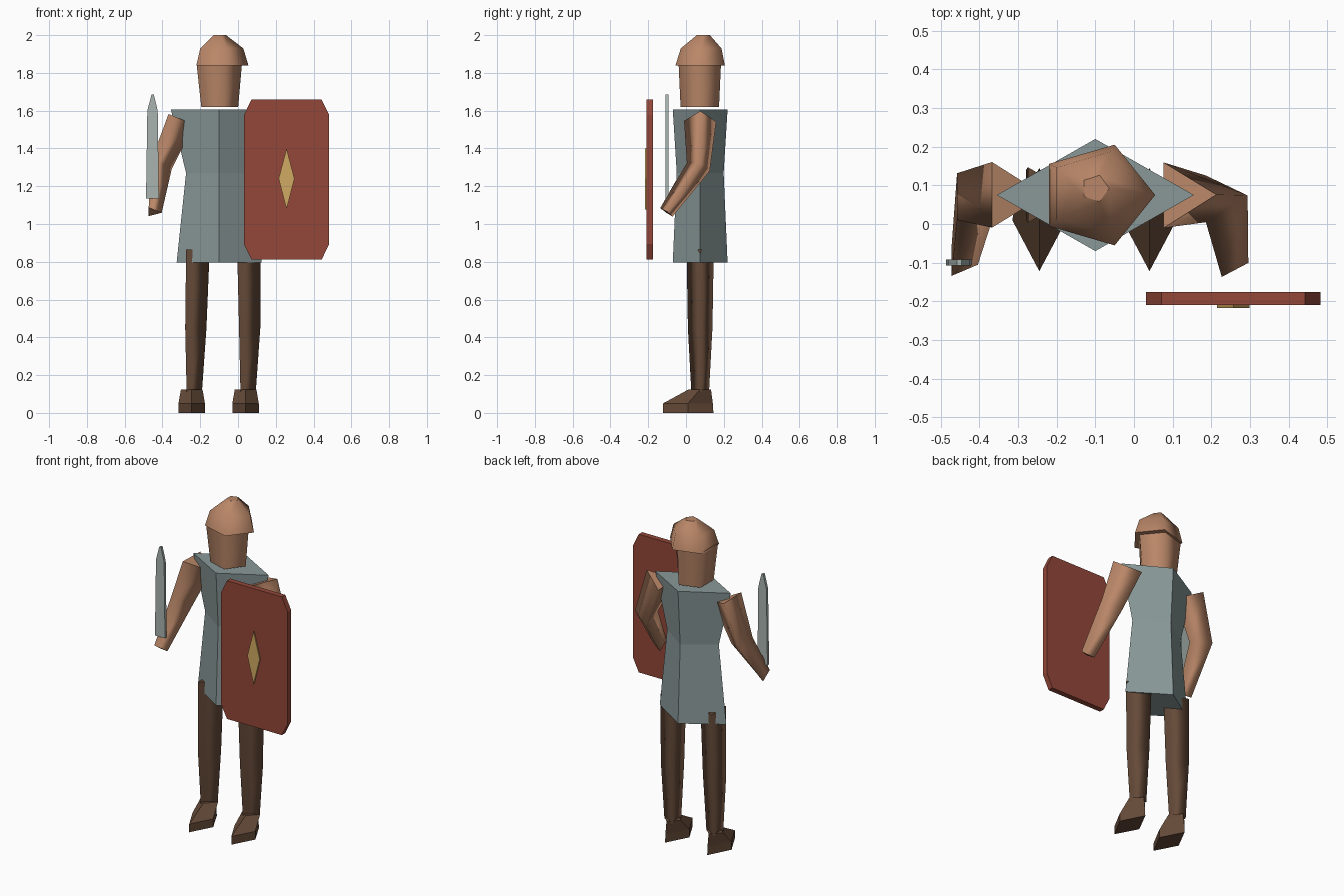
import bpy
import bmesh
from math import cos, sin, pi
from mathutils import Vector

default = bpy.data.objects.get("Cube")
if default:
    bpy.data.objects.remove(default, do_unlink=True)


def make_material(name, rgb):
    """Flat material from 0-255 display values, stored as linear."""
    lin = []
    for c in rgb:
        c /= 255
        lin.append(c / 12.92 if c < 0.04045 else ((c + 0.055) / 1.055) ** 2.4)
    mat = bpy.data.materials.new(name)
    mat.use_nodes = True
    mat.diffuse_color = (*lin, 1)
    bsdf = mat.node_tree.nodes["Principled BSDF"]
    bsdf.inputs["Base Color"].default_value = (*lin, 1)
    bsdf.inputs["Roughness"].default_value = 0.8
    return mat


skin = make_material("tan skin", (186, 135, 104))
cloth = make_material("grey tunic", (138, 153, 153))
leather = make_material("dark brown", (101, 74, 56))
red = make_material("shield red", (147, 71, 57))
steel = make_material("pale steel", (168, 180, 175))
gold = make_material("dull gold", (208, 170, 98))


def loft(name, rings, mat, smooth=False):
    """Skin a closed, capped solid through equal-sided rings."""
    bm = bmesh.new()
    loops = [[bm.verts.new(p) for p in ring] for ring in rings]
    n = len(loops[0])
    for a, b in zip(loops, loops[1:]):
        for i in range(n):
            j = (i + 1) % n
            bm.faces.new((a[i], a[j], b[j], b[i])).smooth = smooth
    for cap in (loops[0], loops[-1]):
        face = bm.faces.new(cap)
        for edge in face.edges:
            edge.smooth = False
    bmesh.ops.recalc_face_normals(bm, faces=bm.faces)
    mesh = bpy.data.meshes.new(name)
    bm.to_mesh(mesh)
    bm.free()
    mesh.materials.append(mat)
    obj = bpy.data.objects.new(name, mesh)
    bpy.context.collection.objects.link(obj)
    return obj


def polygon(sides, x, y, z, rx, ry):
    """Level ring with one corner towards +x."""
    return [(x + rx * cos(2 * pi * i / sides), y + ry * sin(2 * pi * i / sides), z)
            for i in range(sides)]


def limb(name, path, radii, mat):
    """Three-sided tube along a path, one corner towards +x."""
    pts = [Vector(p) for p in path]
    rings = []
    for i, p in enumerate(pts):
        before, after = pts[max(i - 1, 0)], pts[min(i + 1, len(pts) - 1)]
        t = (after - before).normalized()
        u = Vector((1, 0, 0))
        u = (u - t * u.dot(t)).normalized()
        v = t.cross(u)
        rings.append([p + radii[i] * (u * cos(a) + v * sin(a))
                      for a in (0, 2 * pi / 3, 4 * pi / 3)])
    return loft(name, rings, mat, True)


def plate(name, outline, y_front, y_back, mat):
    """Upright plate from an x-z outline."""
    return loft(name, [[(x, y, z) for x, z in outline] for y in (y_front, y_back)], mat)


MID_X, MID_Y = -0.10, 0.075

# Diamond-section tunic, narrow at the waist
loft("tunic", [polygon(4, MID_X, MID_Y, z, rx, ry) for z, rx, ry in
               ((0.795, 0.225, 0.145), (1.27, 0.175, 0.124), (1.605, 0.255, 0.145))], cloth)

# Head and helmet, both five-sided
loft("head", [polygon(5, -0.107, 0.073, 1.62, 0.108, 0.107),
              polygon(5, -0.112, 0.073, 1.85, 0.133, 0.118)], skin, True)
loft("helmet", [polygon(5, -0.097, 0.075, 1.84, 0.152, 0.137),
                polygon(5, -0.098, 0.08, 1.93, 0.126, 0.113),
                polygon(5, -0.10, 0.092, 2.0, 0.036, 0.036)], skin, True)

# Arms, mirrored about the body's middle
for side, s in (("left", 1), ("right", -1)):
    limb(side + "_arm", [(MID_X + s * 0.222, 0.075, 1.562),
                         (MID_X + s * 0.322, 0.068, 1.31),
                         (MID_X + s * 0.35, -0.103, 1.063)],
         (0.098, 0.074, 0.046), skin)

# Legs and boots
for side, x in (("left", 0.04), ("right", -0.245)):
    top_x = x + (0.012 if side == "right" else -0.003)
    loft(side + "_leg", [polygon(3, cx, MID_Y, z, r, r) for cx, z, r in
                         ((x, 0.11, 0.054), (x + 0.003, 0.45, 0.075),
                          (top_x, 0.865, 0.083))], leather, True)
    loft(side + "_boot", [[(x - w, side_y, z), (x, toe, z), (x + w, side_y, z), (x, heel, z)]
                          for z, w, side_y, toe, heel in
                          ((0, 0.07, 0.01, -0.122, 0.145),
                           (0.05, 0.07, 0.01, -0.122, 0.142),
                           (0.125, 0.057, 0.075, 0.015, 0.132))], leather)

# Sword blade held upright at the right hand
plate("sword_blade", [(-0.487, 1.135), (-0.419, 1.135), (-0.425, 1.6), (-0.446, 1.685),
                      (-0.458, 1.685), (-0.48, 1.6)], -0.108, -0.092, steel)

# Shield with clipped corners and a diamond emblem
cx, cz, w, h = 0.257, 1.235, 0.226, 0.423
corner_x, corner_z = w - 0.04, h - 0.082
plate("shield", [(cx + x, cz + z) for x, z in
                 ((-w, -corner_z), (-corner_x, -h), (corner_x, -h), (w, -corner_z),
                  (w, corner_z), (corner_x, h), (-corner_x, h), (-w, corner_z))],
      -0.209, -0.176, red)
plate("shield_emblem", [(cx - 0.042, 1.24), (cx, 1.078), (cx + 0.042, 1.24), (cx, 1.4)],
      -0.217, -0.208, gold)
